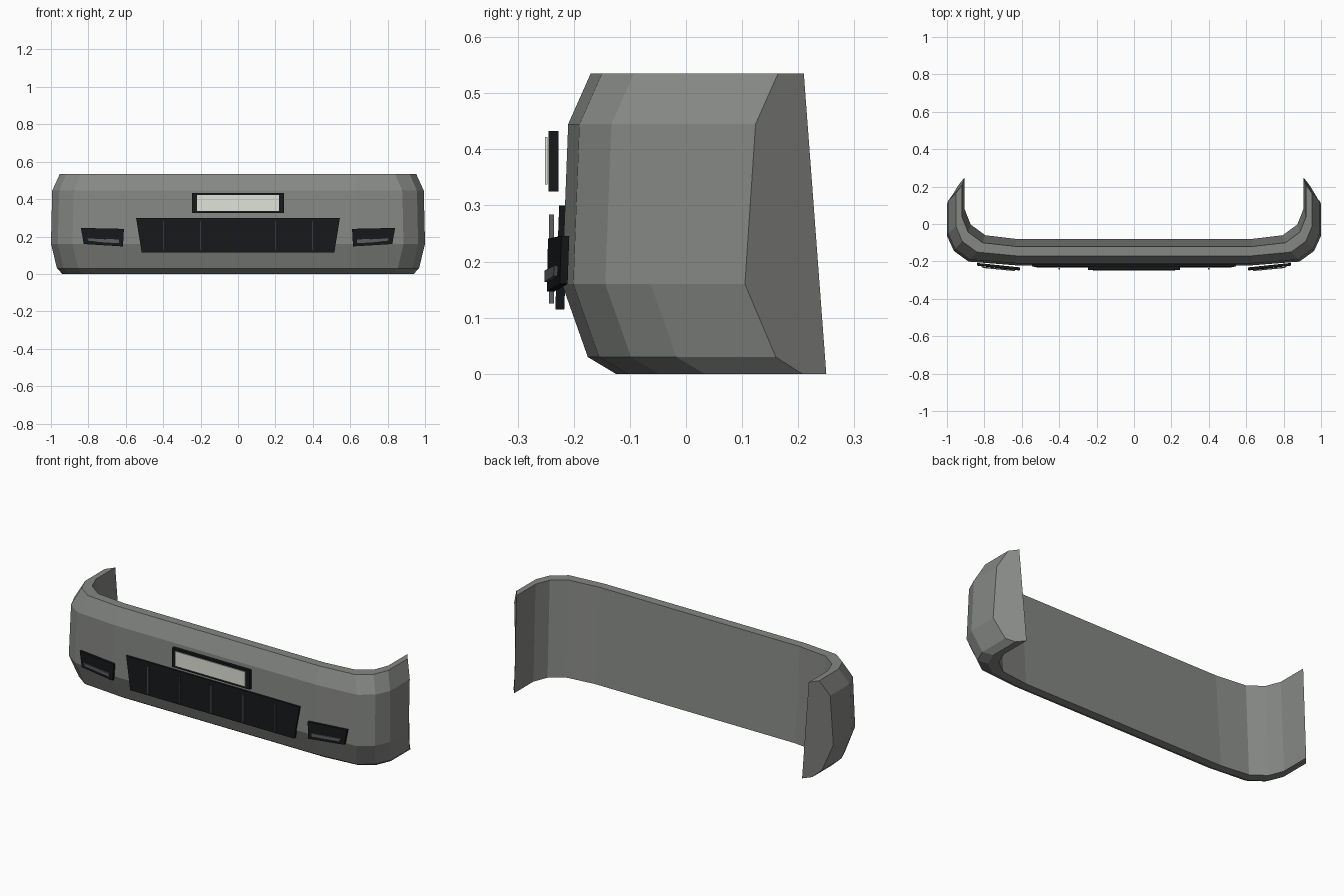
import bpy
import bmesh

if "Cube" in bpy.data.objects:
    bpy.data.objects.remove(bpy.data.objects["Cube"])


def make_mesh(name, verts, faces, color=None):
    me = bpy.data.meshes.new(name)
    me.from_pydata(verts, [], faces)
    bm = bmesh.new()
    bm.from_mesh(me)
    bmesh.ops.recalc_face_normals(bm, faces=bm.faces)
    bm.to_mesh(me)
    bm.free()
    ob = bpy.data.objects.new(name, me)
    bpy.context.collection.objects.link(ob)
    if color:
        mat = bpy.data.materials.get(str(color)) or bpy.data.materials.new(str(color))
        mat.diffuse_color = (*color, 1)
        mat.use_nodes = True
        mat.node_tree.nodes["Principled BSDF"].inputs["Base Color"].default_value = mat.diffuse_color
        me.materials.append(mat)
    return ob


def plate(name, front, thick, color):
    """Slab from four front corners (x, y, z), extruded towards +y."""
    verts = list(front) + [(x, y + thick, z) for x, y, z in front]
    faces = [(0, 1, 2, 3), (7, 6, 5, 4)]
    faces += [(i, (i + 1) % 4, (i + 1) % 4 + 4, i + 4) for i in range(4)]
    return make_mesh(name, verts, faces, color)


def bar(name, x, w, y0, y1, z0, z1, color):
    front = [(x - w, y0, z0), (x + w, y0, z0), (x + w, y0, z1), (x - w, y0, z1)]
    return plate(name, front, y1 - y0, color)


BLACK, SLAT, PALE = (0.008, 0.009, 0.01), (0.11, 0.115, 0.12), (0.75, 0.76, 0.69)

# Bumper shell: bulging section (height, side depth, front depth, end y) along the inner path
section = [(0, .036, .045, .207), (.03, .066, .095, .16), (.16, .10, .141, .105),
           (.445, .093, .13, .124), (.535, .05, .09, .164)]
path = [(.63, -.08), (.795, -.06), (.873, -.003), (.905, .078), (.905, None)]
lean_x, lean_y = .014, -.04   # inner wall leans outwards towards the top


def ring(i, side):
    px, py = path[i]
    outer = []
    for z, dx, dy, end in section:
        x = px + (dx if i else 0) * (.9 if i in (1, 2) else .95)
        outer.append((side * x, end if py is None else py - dy, z))
    base_y = .25 if py is None else py
    inner = [(side * (px + (lean_x if i else 0)), base_y + lean_y, .535),
             (side * px, base_y, 0)]
    return outer + inner


rings = [ring(i, -1) for i in reversed(range(5))] + [ring(i, 1) for i in range(5)]
n = 7
verts = [v for r in rings for v in r]
faces = [(a * n + k, a * n + (k + 1) % n, (a + 1) * n + (k + 1) % n, (a + 1) * n + k)
         for a in range(len(rings) - 1) for k in range(n)]
faces += [tuple(range(n)), tuple(range(len(verts) - n, len(verts)))]
make_mesh("bumper_shell", verts, faces, (0.235, 0.245, 0.23))

# Lower grille with upright slats
plate("lower_grille", [(-.515, -.233, .115), (.515, -.233, .115),
                       (.545, -.226, .30), (-.545, -.226, .30)], .016, BLACK)
for i in range(-2, 3):
    bar("grille_slat", i * .2, .004, -.244, -.235, .125, .284, SLAT)

# Number plate holder and blank plate
bar("plate_holder", 0, .245, -.245, -.227, .325, .433, BLACK)
bar("blank_plate", 0, .22, -.251, -.247, .337, .422, PALE)

# Fog lamp pockets and lamp strips
for s in (-1, 1):
    plate("fog_lamp_pocket", [(s * .825, -.225, .16), (s * .615, -.248, .147),
                              (s * .61, -.246, .241), (s * .84, -.222, .246)], .014, BLACK)
    plate("fog_lamp_strip", [(s * .80, -.236, .174), (s * .635, -.252, .164),
                             (s * .635, -.252, .184), (s * .81, -.235, .193)], .007, SLAT)
